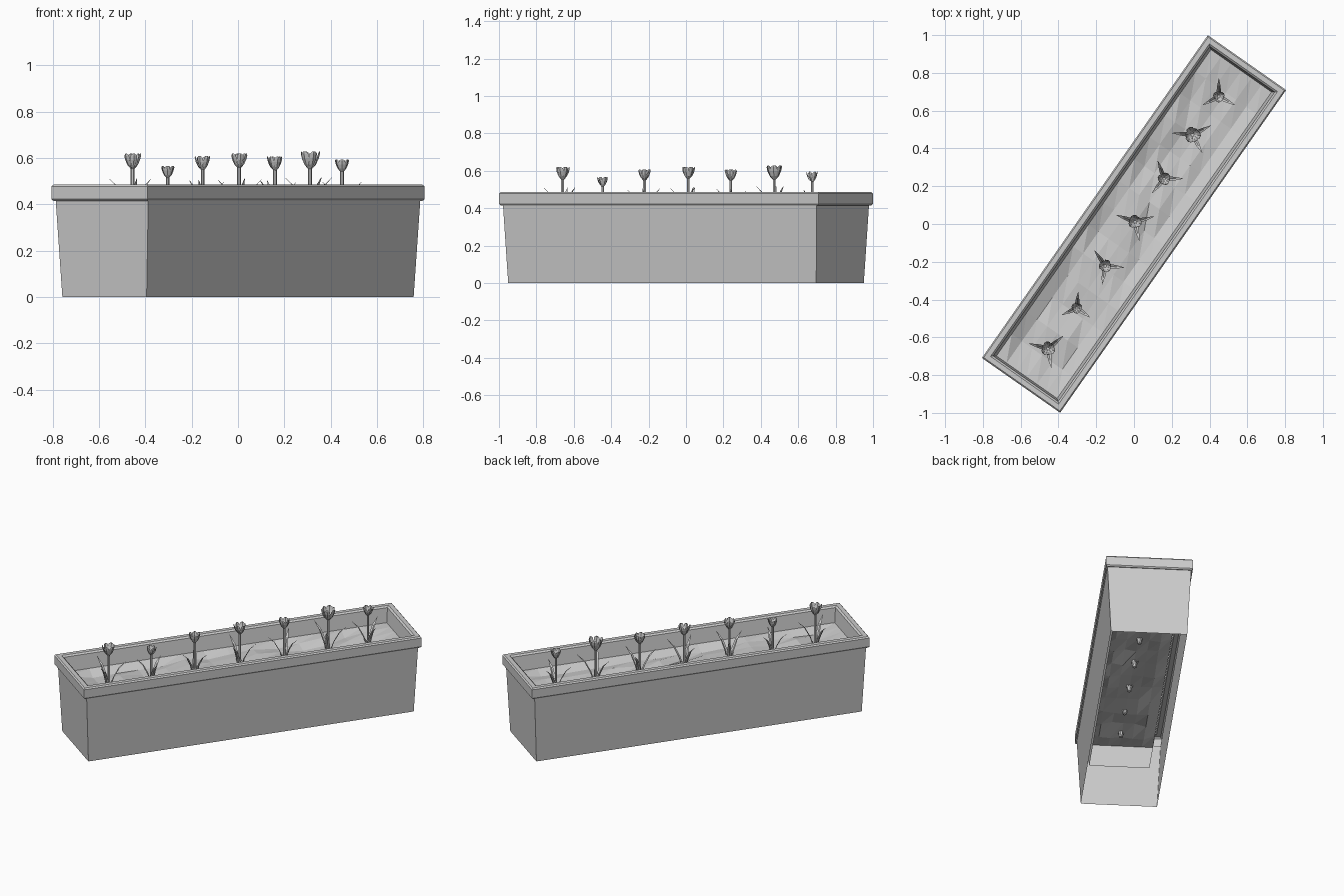
import bpy, bmesh, random
from math import sin, cos, pi, radians

if "Cube" in bpy.data.objects:
    bpy.data.objects.remove(bpy.data.objects["Cube"])

random.seed(4)
TURN = radians(55)   # planter sits diagonally


def add_object(name, verts, faces, turn=0.0):
    me = bpy.data.meshes.new(name)
    me.from_pydata(verts, [], faces)
    bm = bmesh.new()
    bm.from_mesh(me)
    bmesh.ops.recalc_face_normals(bm, faces=bm.faces)
    bm.to_mesh(me)
    bm.free()
    ob = bpy.data.objects.new(name, me)
    bpy.context.collection.objects.link(ob)
    ob.rotation_euler.z = turn
    return ob


def loft(rings, n):
    # join consecutive closed rings of n points with quads
    verts = [p for r in rings for p in r]
    faces = [(i * n + k, i * n + (k + 1) % n, (i + 1) * n + (k + 1) % n, (i + 1) * n + k)
             for i in range(len(rings) - 1) for k in range(n)]
    return verts, faces


# Planter shell: tapered outside, rolled rim, inner wall; open underneath
profile = [(1.005, .222, 0), (1.024, .244, .42), (1.036, .247, .415), (1.043, .253, .423),
           (1.043, .253, .478), (1.036, .246, .486), (1.01, .22, .486), (1.0, .21, .477),
           (.975, .175, .24)]
rings = [[(-l, -w, z), (l, -w, z), (l, w, z), (-l, w, z)] for l, w, z in profile]
add_object("planter_box", *loft(rings, 4), turn=TURN)

# Soil: uneven low-poly sheet, level along its edges
nx, ny = 14, 6
sv, sf = [], []
for i in range(nx + 1):
    for j in range(ny + 1):
        u, v = 2 * i / nx - 1, 2 * j / ny - 1
        edge = i in (0, nx) or j in (0, ny)
        z = .388 if edge else .37 + random.uniform(-.016, .016)
        sv.append((.99 * u, .196 * v, z))
for i in range(nx):
    for j in range(ny):
        a = i * (ny + 1) + j
        b = a + ny + 1
        sf += [(a, b, b + 1), (a, b + 1, a + 1)]
add_object("soil", sv, sf, TURN)

BASE = .34


def stem(name, x, y, top, r):
    rings = [[(x + q * cos(k * pi / 3), y + q * sin(k * pi / 3), z) for k in range(6)]
             for z, q in ((BASE, r * 1.5), (BASE + .05, r), (top, r))]
    v, f = loft(rings, 6)
    add_object(name, v, f + [tuple(range(6)), tuple(range(12, 18))])


def bloom(name, x, y, z0, h, rad, spin):
    # six cupped petals, alternately inner and outer; rows: radius, height, half angle
    rows = [(.2, 0, .5), (.6, .25, .5), (.88, .6, .54), (1.0, .88, .44), (.98, 1.0, .14)]
    v, f = [], []
    for p in range(6):
        k = 1.0 if p % 2 else .88
        a = spin + p * pi / 3
        s = len(v)
        for r, t, half in rows:
            for d, bulge in ((-half, .95), (0, 1.0), (half, .95)):
                v.append((x + rad * k * r * bulge * cos(a + d),
                          y + rad * k * r * bulge * sin(a + d), z0 + h * t))
        for i in range(len(rows) - 1):
            for j in range(2):
                q = s + i * 3 + j
                f.append((q, q + 1, q + 4, q + 3))
    # closed cup bottom
    s = len(v)
    v += [(x + .22 * rad * cos(spin + k * pi / 3), y + .22 * rad * sin(spin + k * pi / 3), z0)
          for k in range(6)]
    f.append(tuple(range(s, s + 6)))
    add_object(name, v, f)


def leaf(name, x, y, angle, reach, height):
    # folded blade; rows: outward, up, half width
    rows = [(.08, 0, .010), (.3, .4, .012), (.62, .76, .009), (1.0, 1.0, .001)]
    c, s = cos(angle), sin(angle)
    v, f = [], []
    for o, u, w in rows:
        for side in (-1, 0, 1):
            out = o * reach - (.004 if side else 0) * (w > .002)
            v.append((x + out * c - side * w * s, y + out * s + side * w * c, BASE + u * height))
    for i in range(3):
        for j in range(2):
            q = i * 3 + j
            f.append((q, q + 1, q + 4, q + 3))
    add_object(name, v, f)


# Row of flowers: x, y, bloom top, bloom half width, leaf directions
flowers = [(-.455, -.66, .619, .039, (-80, 40, 165)),
           (-.303, -.445, .566, .030, (85, -155, -35)),
           (-.152, -.222, .608, .035, (125, -5, -100)),
           (.005, .012, .62, .037, (160, 15, -77)),
           (.16, .24, .606, .035, (110, 0, -130)),
           (.31, .472, .628, .044, (175, 27, -62)),
           (.449, .675, .595, .032, (90, -28, -152))]
for n, (x, y, top, rad, dirs) in enumerate(flowers, 1):
    h = rad * 1.7
    scale = (top - BASE) / .28
    stem(f"stem_{n}", x, y, top - h + .004, .0085 * scale)
    bloom(f"bloom_{n}", x, y, top - h, h, rad, radians(dirs[0]))
    for m, d in enumerate(dirs, 1):
        leaf(f"leaf_{n}_{m}", x, y, radians(d), .105 * scale, .172 * scale)
